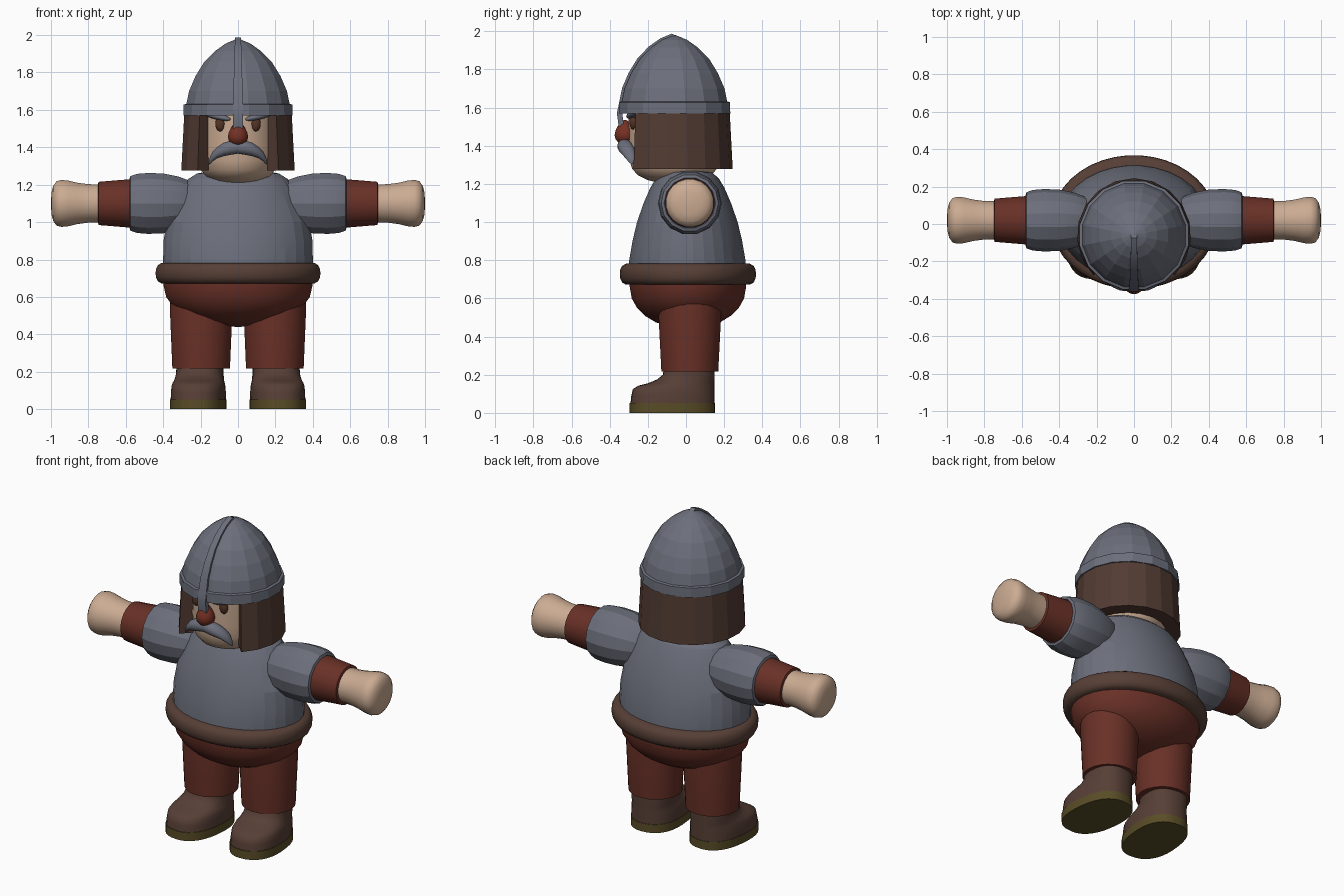
import bpy, bmesh, math
from mathutils import Matrix, Vector

cube = bpy.data.objects.get("Cube")
if cube:
    bpy.data.objects.remove(cube, do_unlink=True)


def material(name, rgb):
    m = bpy.data.materials.new(name)
    m.use_nodes = True
    m.diffuse_color = (*rgb, 1)
    m.node_tree.nodes["Principled BSDF"].inputs["Base Color"].default_value = (*rgb, 1)
    return m


GREY = material("steel grey", (0.15, 0.16, 0.2))
SKIN = material("skin", (0.6, 0.41, 0.29))
RUST = material("rust cloth", (0.14, 0.03, 0.02))
HAIR = material("hair brown", (0.085, 0.044, 0.033))
LEATHER = material("leather brown", (0.095, 0.05, 0.037))
SOLE = material("sole olive", (0.1, 0.073, 0.02))
NOSE = material("nose red", (0.18, 0.03, 0.017))
EYE = material("eye brown", (0.09, 0.035, 0.02))


def finish(name, bm, mat, angle):
    bmesh.ops.recalc_face_normals(bm, faces=bm.faces)
    me = bpy.data.meshes.new(name)
    bm.to_mesh(me)
    bm.free()
    me.materials.append(mat)
    me.shade_smooth()
    me.set_sharp_from_angle(angle=math.radians(angle))
    ob = bpy.data.objects.new(name, me)
    bpy.context.collection.objects.link(ob)
    return ob


def loft(name, rings, mat, sides=32, angle=35, matrix=Matrix(), power=2.0):
    """Stack oval rings (height, rx, ry, offset x, offset y), capped at both ends."""
    bm = bmesh.new()
    loops = []
    for h, rx, ry, ox, oy in rings:
        loop = []
        for i in range(sides):
            a = math.tau * (i + 0.5) / sides
            c, s = math.cos(a), math.sin(a)
            x = math.copysign(abs(c) ** (2 / power), c) * rx + ox
            y = math.copysign(abs(s) ** (2 / power), s) * ry + oy
            loop.append(bm.verts.new(matrix @ Vector((x, y, h))))
        loops.append(loop)
    for a, b in zip(loops, loops[1:]):
        for i in range(sides):
            j = (i + 1) % sides
            bm.faces.new((a[i], a[j], b[j], b[i]))
    bm.faces.new(loops[0])
    bm.faces.new(loops[-1])
    return finish(name, bm, mat, angle)


def ellipsoid(name, centre, size, mat, turn=Matrix()):
    bm = bmesh.new()
    bmesh.ops.create_uvsphere(bm, u_segments=20, v_segments=12, radius=1,
                              matrix=Matrix.Translation(centre) @ turn @ Matrix.Diagonal((*size, 1)))
    return finish(name, bm, mat, 60)


def sweep(name, sections, mat, angle):
    """Join four-cornered sections into a closed bar."""
    bm = bmesh.new()
    loops = [[bm.verts.new(p) for p in sec] for sec in sections]
    for a, b in zip(loops, loops[1:]):
        for i in range(4):
            j = (i + 1) % 4
            bm.faces.new((a[i], a[j], b[j], b[i]))
    bm.faces.new(loops[0])
    bm.faces.new(loops[-1])
    return finish(name, bm, mat, angle)


# Torso, trousers and belt
torso = [(0.7, 0.4, 0.308), (0.8, 0.402, 0.306), (0.9, 0.4, 0.289), (1.0, 0.383, 0.265),
         (1.1, 0.34, 0.23), (1.18, 0.302, 0.195), (1.23, 0.268, 0.165), (1.26, 0.22, 0.13),
         (1.272, 0.15, 0.08)]
loft("tunic", [(z, rx, ry, 0, 0.007) for z, rx, ry in torso], GREY, angle=10)

bowl = [(0.72, 1), (0.66, 0.995), (0.6, 0.96), (0.55, 0.87), (0.51, 0.74),
        (0.475, 0.55), (0.45, 0.3), (0.44, 0.03)]
loft("trouser_seat", [(z, 0.402 * k, 0.308 * k, 0, 0.01) for z, k in bowl], RUST, angle=60)

belt = [(0.672, 0.41), (0.684, 0.43), (0.705, 0.44), (0.727, 0.442),
        (0.75, 0.44), (0.77, 0.43), (0.782, 0.41)]
loft("belt", [(z, r, r - 0.084, 0, 0.01) for z, r in belt], LEATHER, sides=40, angle=60)

# Limbs, built once for each side
sleeve = [(0.2, 0.09), (0.26, 0.125), (0.32, 0.148), (0.4, 0.164), (0.48, 0.167),
          (0.54, 0.162), (0.575, 0.15), (0.58, 0.135), (0.565, 0.12)]
forearm = [(0.54, 0.134), (0.745, 0.117), (0.75, 0.1)]
hand = [(0.73, 0.103), (0.8, 0.104), (0.86, 0.112), (0.91, 0.124), (0.945, 0.127),
        (0.97, 0.12), (0.988, 0.095), (0.997, 0.06), (1.0, 0.01)]
boot = [(0.05, 0.22, 0.146), (0.09, 0.218, 0.145), (0.125, 0.214, 0.142), (0.142, 0.2, 0.137),
        (0.155, 0.175, 0.132), (0.175, 0.15, 0.128), (0.2, 0.135, 0.126), (0.26, 0.13, 0.125)]
whisker = [(0.0, 0.034, 0.03, 1.4, -0.325), (0.04, 0.038, 0.038, 1.397, -0.322),
           (0.075, 0.037, 0.04, 1.389, -0.316), (0.11, 0.031, 0.036, 1.372, -0.305),
           (0.135, 0.026, 0.028, 1.351, -0.295), (0.15, 0.019, 0.018, 1.329, -0.288),
           (0.159, 0.004, 0.005, 1.308, -0.283)]

for side, s in (("left", 1), ("right", -1)):
    # local height runs outward along x, local x runs up
    out = Matrix(((0, 0, s, 0), (0, 1, 0, 0), (1, 0, 0, 0), (0, 0, 0, 1)))
    arm = Matrix.Translation((0, 0.02, 1.1)) @ out
    loft(side + "_sleeve", [(h, r, r, 0, 0) for h, r in sleeve], GREY, 14, 20, arm)
    loft(side + "_forearm", [(h, r, r, 0, 0) for h, r in forearm], RUST, 20, 35, arm)
    loft(side + "_hand", [(h, r, r, 0, 0) for h, r in hand], SKIN, 20, 60, arm)

    leg = Matrix.Translation((s * 0.197, 0.02, 0))
    loft(side + "_trouser_leg", [(0.218, 0.155, 0.15, 0, 0), (0.53, 0.168, 0.166, 0, 0),
                                 (0.6, 0.165, 0.16, 0, 0)], RUST, 28, 35, leg)

    foot = Matrix.Translation((s * 0.203, 0.02, 0)) @ Matrix.Rotation(s * 0.1, 4, "Z")
    loft(side + "_boot", [(z, rx, ry, 0, 0.129 - ry) for z, ry, rx in boot],
         LEATHER, 32, 60, foot, 2.4)
    loft(side + "_sole", [(z, 0.149, 0.224, 0, -0.092) for z in (0.0, 0.052)],
         SOLE, 32, 35, foot, 2.4)

    # Face features in pairs
    loft(side + "_moustache", whisker, GREY, 16, 60, out)
    ellipsoid(side + "_eye", (s * 0.095, -0.276, 1.525), (0.026, 0.02, 0.04), EYE)
    tilt = Matrix.Rotation(s * 0.4, 4, "Z") @ Matrix.Rotation(s * -0.22, 4, "Y")
    ellipsoid(side + "_eyebrow", (s * 0.115, -0.272, 1.567), (0.085, 0.028, 0.018), GREY, tilt)

# Head and nose
HEAD_Y = -0.06
skull = [(1.2, 0.06), (1.222, 0.13), (1.245, 0.172), (1.28, 0.2), (1.33, 0.213),
         (1.4, 0.217), (1.6, 0.215)]
loft("head", [(z, r, r * 1.12, 0, HEAD_Y) for z, r in skull], SKIN, angle=60)

bulb = [(1.405, 0.008), (1.415, 0.033), (1.433, 0.049), (1.455, 0.055), (1.48, 0.05),
        (1.505, 0.037), (1.526, 0.021), (1.536, 0.005)]
loft("nose", [(z, r, r, 0, -0.32) for z, r in bulb], NOSE, 20, 60)

# Hair: thick shell around the sides and back, open over the face
STEPS = 14
strips = []
for i in range(STEPS + 1):
    a = math.radians(-45 + 270 * i / STEPS)
    strips.append([(r * math.cos(a), HEAD_Y + r * math.sin(a), z)
                   for r, z in ((0.222, 1.277), (0.305, 1.277), (0.288, 1.6), (0.222, 1.6))])
sweep("hair", strips, HAIR, 10)

# Helmet: faceted dome, rim band and nose guard
dome = [(1.6, 0.288), (1.7, 0.267), (1.78, 0.232), (1.855, 0.185), (1.915, 0.125),
        (1.955, 0.067), (1.98, 0.006)]
loft("helmet_dome", [(z, r, r, 0, HEAD_Y) for z, r in dome], GREY, 16, 5)
loft("helmet_band", [(z, r, r, 0, HEAD_Y) for z, r in
                     ((1.57, 0.298), (1.628, 0.296), (1.632, 0.284))], GREY, 16, 5)

guard = [(1.5, 0.285)] + [(1.57, 0.294)] + dome[:]
bar = []
for z, r in guard:
    w = 0.028 - 0.012 * max(0, z - 1.6) / 0.38
    lift = 0.008 * max(0, z - 1.6) / 0.38
    bar.append([(-w, HEAD_Y - r + 0.02, z - lift), (w, HEAD_Y - r + 0.02, z - lift),
                (w, HEAD_Y - r - 0.008, z + lift), (-w, HEAD_Y - r - 0.008, z + lift)])
sweep("nose_guard", bar, GREY, 25)
